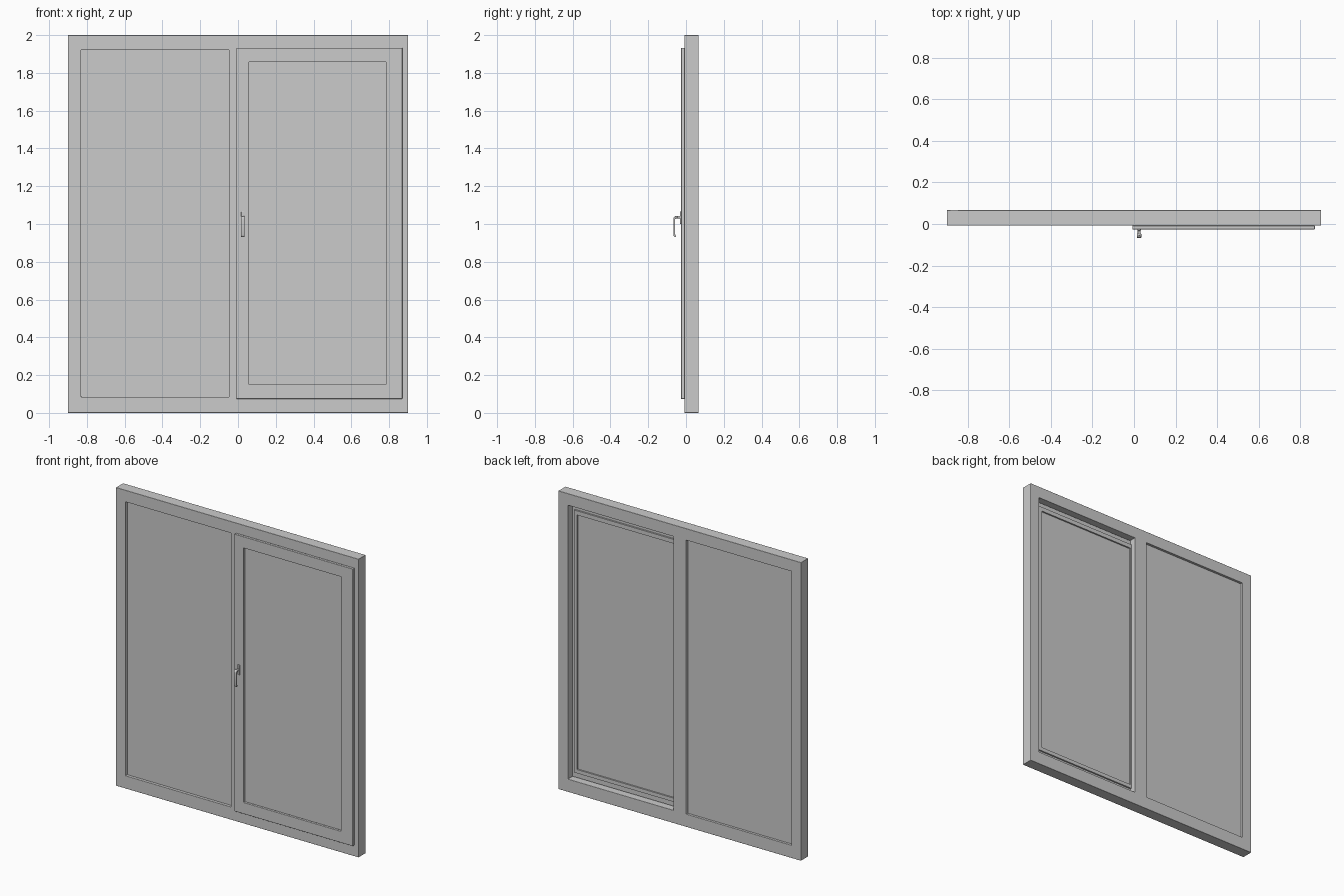
import bpy, bmesh, math
from mathutils import Vector

if "Cube" in bpy.data.objects:
    bpy.data.objects.remove(bpy.data.objects["Cube"])


def finish(name, bm, bevel=0.0, segments=2):
    bmesh.ops.recalc_face_normals(bm, faces=bm.faces)
    mesh = bpy.data.meshes.new(name)
    bm.to_mesh(mesh)
    bm.free()
    ob = bpy.data.objects.new(name, mesh)
    bpy.context.collection.objects.link(ob)
    bpy.context.view_layer.objects.active = ob
    for o in bpy.context.selected_objects:
        o.select_set(False)
    ob.select_set(True)
    if bevel:
        m = ob.modifiers.new("bevel", 'BEVEL')
        m.width, m.segments = bevel, segments
        bpy.ops.object.shade_smooth_by_angle(angle=math.radians(35))
    return ob


def panel(name, xs, zs, y0, y1, holes=(), bevel=0.0):
    """Grid slab in the xz plane with some cells left open."""
    bm = bmesh.new()
    v = [[bm.verts.new((x, y0, z)) for z in zs] for x in xs]
    for i in range(len(xs) - 1):
        for k in range(len(zs) - 1):
            if (i, k) not in holes:
                bm.faces.new((v[i][k], v[i + 1][k], v[i + 1][k + 1], v[i][k + 1]))
    geom = bmesh.ops.extrude_face_region(bm, geom=bm.faces[:] , use_keep_orig=True)["geom"]
    for e in geom:
        if isinstance(e, bmesh.types.BMVert):
            e.co.y = y1
    return finish(name, bm, bevel)


# Outer frame with central mullion and two openings
panel("outer_frame", (-0.9, -0.83, -0.048, 0.048, 0.83, 0.9), (0, 0.085, 1.922, 2),
      -0.008, 0.067, holes={(1, 1), (3, 1)}, bevel=0.0015)

# Fixed pane
panel("fixed_glass", (-0.83, -0.048), (0.085, 1.922), 0.012, 0.05)

# Opening sash: overlapping front lip, body inside the opening, rear bead
inner_x, inner_z = (0.058, 0.783), (0.15, 1.857)
panel("sash_lip", (-0.008, *inner_x, 0.87), (0.074, *inner_z, 1.933),
      -0.026, -0.008, holes={(1, 1)}, bevel=0.002)
panel("sash_body", (0.05, *inner_x, 0.825), (0.09, *inner_z, 1.917),
      -0.008, 0.025, holes={(1, 1)})
panel("sash_bead", (0.052, *inner_x, 0.805), (0.125, *inner_z, 1.885),
      0.025, 0.036, holes={(1, 1)})
panel("sash_glass", inner_x, inner_z, -0.008, 0.026)

# Handle backplate
HX = 0.025
panel("handle_plate", (HX - 0.008, HX + 0.008), (1.0, 1.066), -0.033, -0.026, bevel=0.002)

# Handle neck
bm = bmesh.new()
bmesh.ops.create_cone(bm, cap_ends=True, segments=24, radius1=0.007, radius2=0.007, depth=0.026)
for vert in bm.verts:
    vert.co = Vector((HX + vert.co.x, -0.044 + vert.co.z, 1.036 + vert.co.y))
finish("handle_neck", bm, 0.001)

# Handle lever: bent strip with a slight return at the tip
path = [(-0.046, 1.037)]
for i in range(7):
    a = math.radians(90 + 15 * i)
    path.append((-0.052 + 0.010 * math.cos(a), 1.027 + 0.010 * math.sin(a)))
path += [(-0.062, 0.945), (-0.060, 0.938), (-0.055, 0.934)]
bm = bmesh.new()
rows = [[bm.verts.new((HX + s * 0.010, y, z)) for s in (-1, 1)] for y, z in path]
for a, b in zip(rows, rows[1:]):
    bm.faces.new((a[0], a[1], b[1], b[0]))
lever = finish("handle_lever", bm)
m = lever.modifiers.new("thickness", 'SOLIDIFY')
m.thickness, m.offset = 0.010, 0
m = lever.modifiers.new("bevel", 'BEVEL')
m.width, m.segments = 0.002, 2
bpy.ops.object.shade_smooth_by_angle(angle=math.radians(35))
